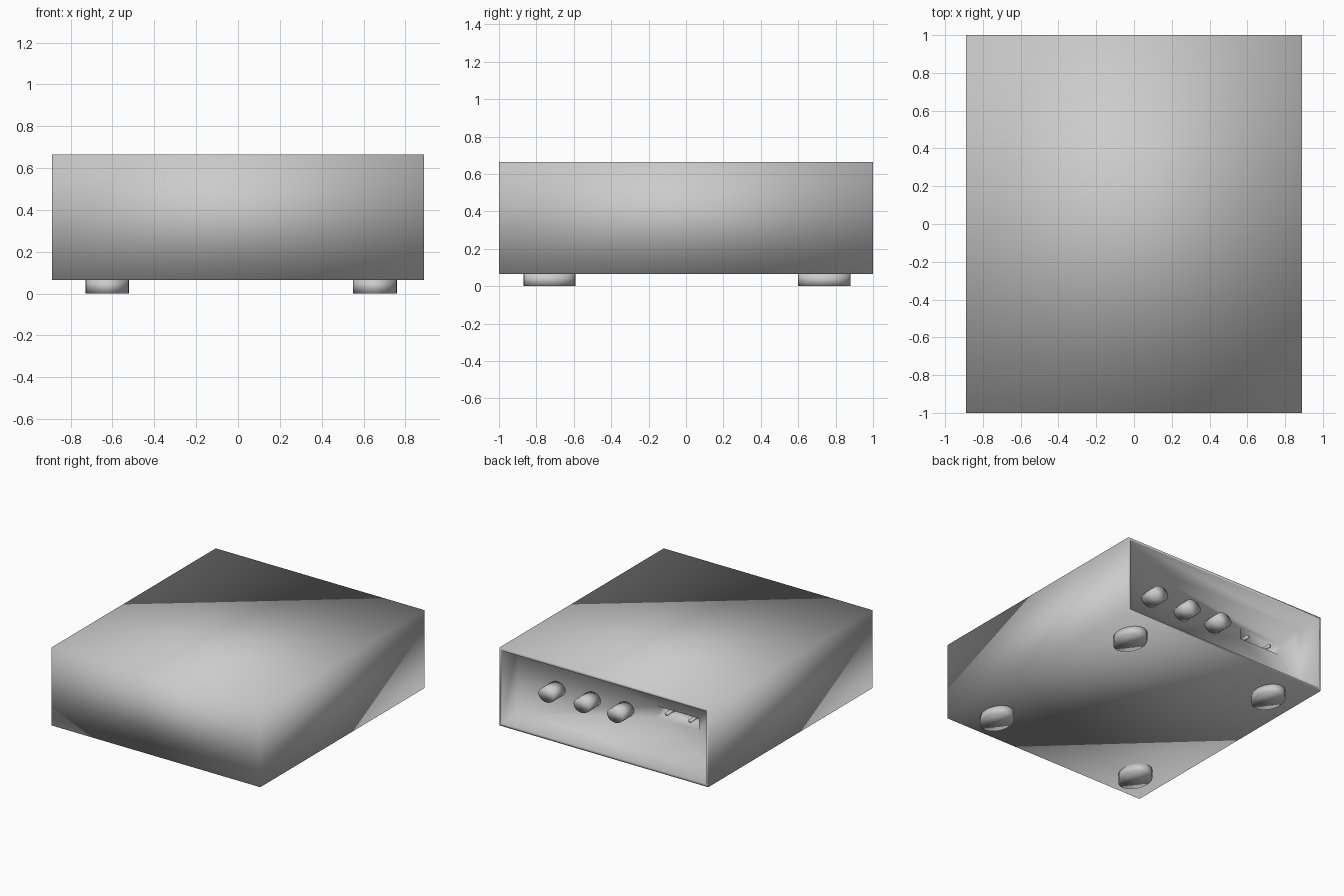
import bpy, bmesh, math
from mathutils import Matrix

if "Cube" in bpy.data.objects:
    bpy.data.objects.remove(bpy.data.objects["Cube"])

grey = bpy.data.materials.new("plain grey")
grey.diffuse_color = (0.6, 0.6, 0.6, 1)
grey.use_nodes = True
grey.node_tree.nodes["Principled BSDF"].inputs["Base Color"].default_value = grey.diffuse_color


def finish(name, bm):
    bmesh.ops.recalc_face_normals(bm, faces=bm.faces)
    for f in bm.faces:
        f.smooth = True
    me = bpy.data.meshes.new(name)
    bm.to_mesh(me)
    bm.free()
    me.materials.append(grey)
    ob = bpy.data.objects.new(name, me)
    bpy.context.collection.objects.link(ob)
    return ob


def cylinder(name, centre, half, axis, segments=24):
    """Elliptical cylinder filling a box of the given half sizes."""
    bm = bmesh.new()
    bmesh.ops.create_cone(bm, cap_ends=True, segments=segments,
                          radius1=1, radius2=1, depth=2)
    turn = Matrix.Rotation(math.pi / 2, 4, 'X') if axis == 'Y' else Matrix()
    bm.transform(Matrix.Translation(centre) @ Matrix.Diagonal((*half, 1)) @ turn)
    return finish(name, bm)


def step(bm, face, x0, x1, y, z0, z1):
    """Extrude a back-facing face to a new rectangle at depth y."""
    cx = sum(v.co.x for v in face.verts) / 4
    cz = sum(v.co.z for v in face.verts) / 4
    new = bmesh.ops.extrude_discrete_faces(bm, faces=[face])["faces"][0]
    for v in new.verts:
        v.co = (x1 if v.co.x > cx else x0, y, z1 if v.co.z > cz else z0)
    return new


# Housing: box with a thin rim, a recessed back panel and a socket hole
bm = bmesh.new()
bmesh.ops.create_cube(bm, size=1)
bm.transform(Matrix.Translation((0, 0, 0.365)) @ Matrix.Diagonal((1.78, 2, 0.6, 1)))
back = max(bm.faces, key=lambda f: f.calc_center_median().y)
for rect in ((-0.87, 0.87, 1.0, 0.085, 0.645),
             (-0.87, 0.87, 0.8, 0.085, 0.645),
             (-0.67, -0.315, 0.8, 0.37, 0.46),
             (-0.67, -0.315, 0.7, 0.37, 0.46)):
    back = step(bm, back, *rect)
finish("housing", bm)

# Round connectors on the back panel
for i, x in enumerate((0.535, 0.235, -0.05)):
    cylinder(f"connector_{i + 1}", (x, 0.865, 0.367), (0.068, 0.07, 0.055), 'Y')

# Two pins in the power socket
for i, x in enumerate((-0.39, -0.59)):
    cylinder(f"socket_pin_{i + 1}", (x, 0.745, 0.415), (0.015, 0.05, 0.012), 'Y', 12)

# Four feet
for x in (-0.625, 0.655):
    for y in (-0.73, 0.74):
        side = ("left" if x < 0 else "right") + ("_front" if y < 0 else "_back")
        cylinder(f"foot_{side}", (x, y, 0.035), (0.105, 0.14, 0.035), 'Z')
